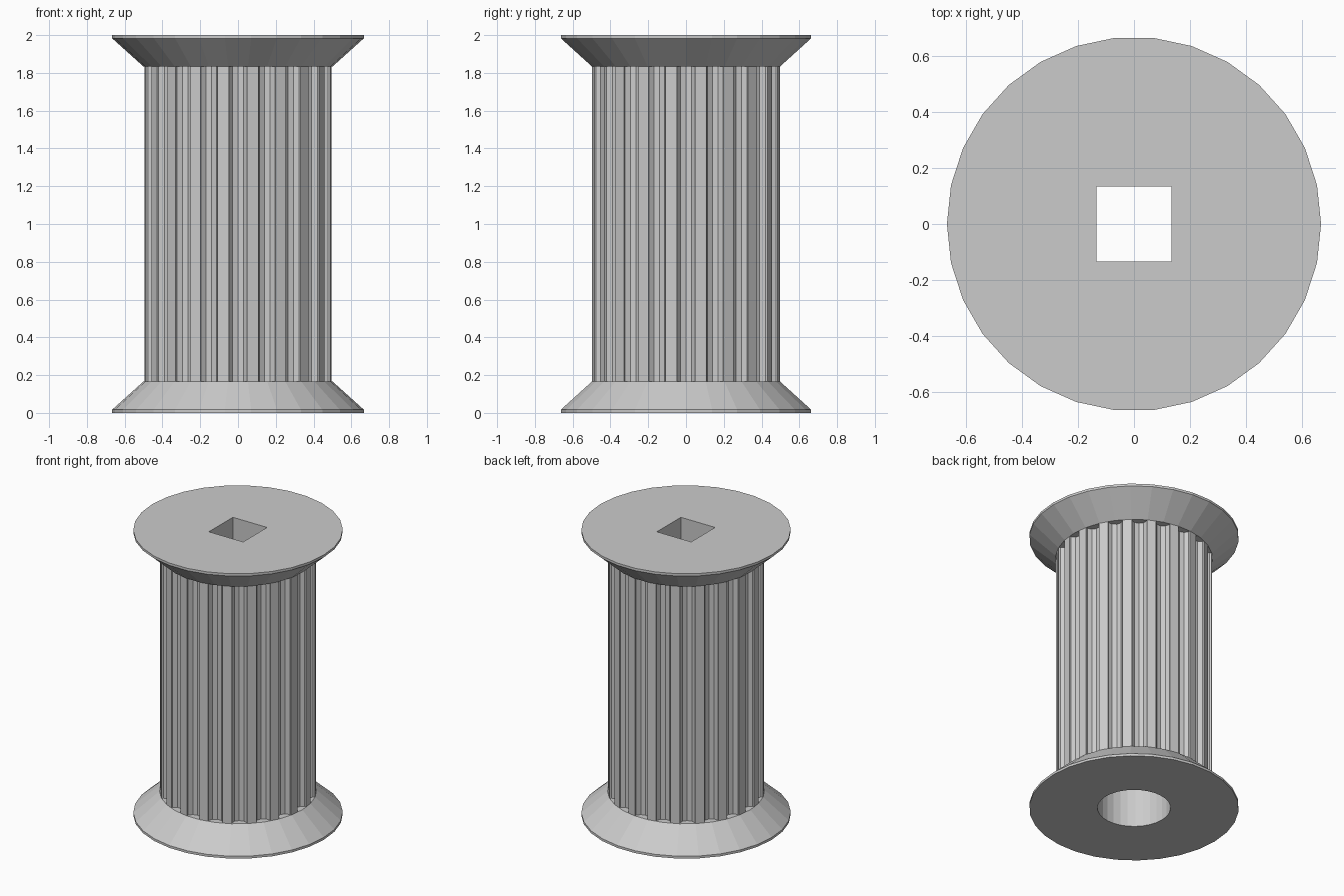
import bpy, bmesh
from math import sin, cos, asin, pi, radians

cube = bpy.data.objects.get("Cube")
if cube:
    bpy.data.objects.remove(cube)

HEIGHT, FLANGE_H, RIM_H = 2.0, 1 / 6, 1 / 60
FLANGE_R, SHAFT_R, BORE_R, SQUARE = 2 / 3, 0.5, 0.233, 0.133
FLUTES, FLUTE_R, SIDES = 20, 0.05, 30

grey = bpy.data.materials.new("stone grey")
grey.use_nodes = True
grey.diffuse_color = (0.6, 0.6, 0.6, 1)
grey.node_tree.nodes["Principled BSDF"].inputs["Base Color"].default_value = (0.6, 0.6, 0.6, 1)


def ring(radius):
    return [(radius * cos(2 * pi * i / SIDES), radius * sin(2 * pi * i / SIDES)) for i in range(SIDES)]


def loft(name, layers):
    """Closed solid through outlines of equal point count, given as (outline, z)."""
    bm = bmesh.new()
    loops = [[bm.verts.new((x, y, z)) for x, y in outline] for outline, z in layers]
    for low, high in zip(loops, loops[1:]):
        for i in range(len(low)):
            j = (i + 1) % len(low)
            bm.faces.new((low[i], low[j], high[j], high[i]))
    bm.faces.new(loops[0][::-1])
    bm.faces.new(loops[-1])
    mesh = bpy.data.meshes.new(name)
    bm.to_mesh(mesh)
    bm.free()
    mesh.materials.append(grey)
    obj = bpy.data.objects.new(name, mesh)
    bpy.context.collection.objects.link(obj)
    return obj


def fluted_outline():
    """Faceted circle with ten-sided grooves bitten out of it."""
    def facet_radius(a):
        step = 2 * pi / SIDES
        return SHAFT_R * cos(step / 2) / cos(a % step - step / 2)

    points = []
    half = asin(FLUTE_R * sin(radians(72)) / (SHAFT_R * 0.995))
    for k in range(FLUTES):
        a = 2 * pi * k / FLUTES
        # groove lip, groove floor, groove lip
        r = facet_radius(a - half)
        points.append((r * cos(a - half), r * sin(a - half)))
        for t in range(252, 107, -36):
            u, v = SHAFT_R + FLUTE_R * cos(radians(t)), FLUTE_R * sin(radians(t))
            points.append((u * cos(a) - v * sin(a), u * sin(a) + v * cos(a)))
        r = facet_radius(a + half)
        points.append((r * cos(a + half), r * sin(a + half)))
        # facet corner on the ridge that follows
        mid = a + pi / FLUTES
        corner = round(mid / (2 * pi / SIDES)) * 2 * pi / SIDES
        points.append((SHAFT_R * cos(corner), SHAFT_R * sin(corner)))
    return points


# Flanges and shaft
wide, narrow, fluted = ring(FLANGE_R), ring(SHAFT_R), fluted_outline()
base = loft("base_flange", [(wide, 0), (wide, RIM_H), (narrow, FLANGE_H)])
top = loft("top_flange", [(narrow, HEIGHT - FLANGE_H), (wide, HEIGHT - RIM_H), (wide, HEIGHT)])
shaft = loft("fluted_shaft", [(fluted, FLANGE_H), (fluted, HEIGHT - FLANGE_H)])

# Round bore from below, square socket from above
corners = [(-SQUARE, -SQUARE), (SQUARE, -SQUARE), (SQUARE, SQUARE), (-SQUARE, SQUARE)]
bore = loft("bore_cutter", [(ring(BORE_R), -0.1), (ring(BORE_R), 1.0)])
socket = loft("socket_cutter", [(corners, 0.9), (corners, HEIGHT + 0.1)])
for obj, cutters in ((base, [bore]), (shaft, [bore, socket]), (top, [socket])):
    for cutter in cutters:
        cut = obj.modifiers.new(cutter.name, "BOOLEAN")
        cut.operation, cut.solver, cut.object = "DIFFERENCE", "EXACT", cutter
    bpy.context.view_layer.update()
    graph = bpy.context.evaluated_depsgraph_get()
    mesh = bpy.data.meshes.new_from_object(obj.evaluated_get(graph))
    obj.modifiers.clear()
    obj.data = mesh
for cutter in (bore, socket):
    bpy.data.objects.remove(cutter)
